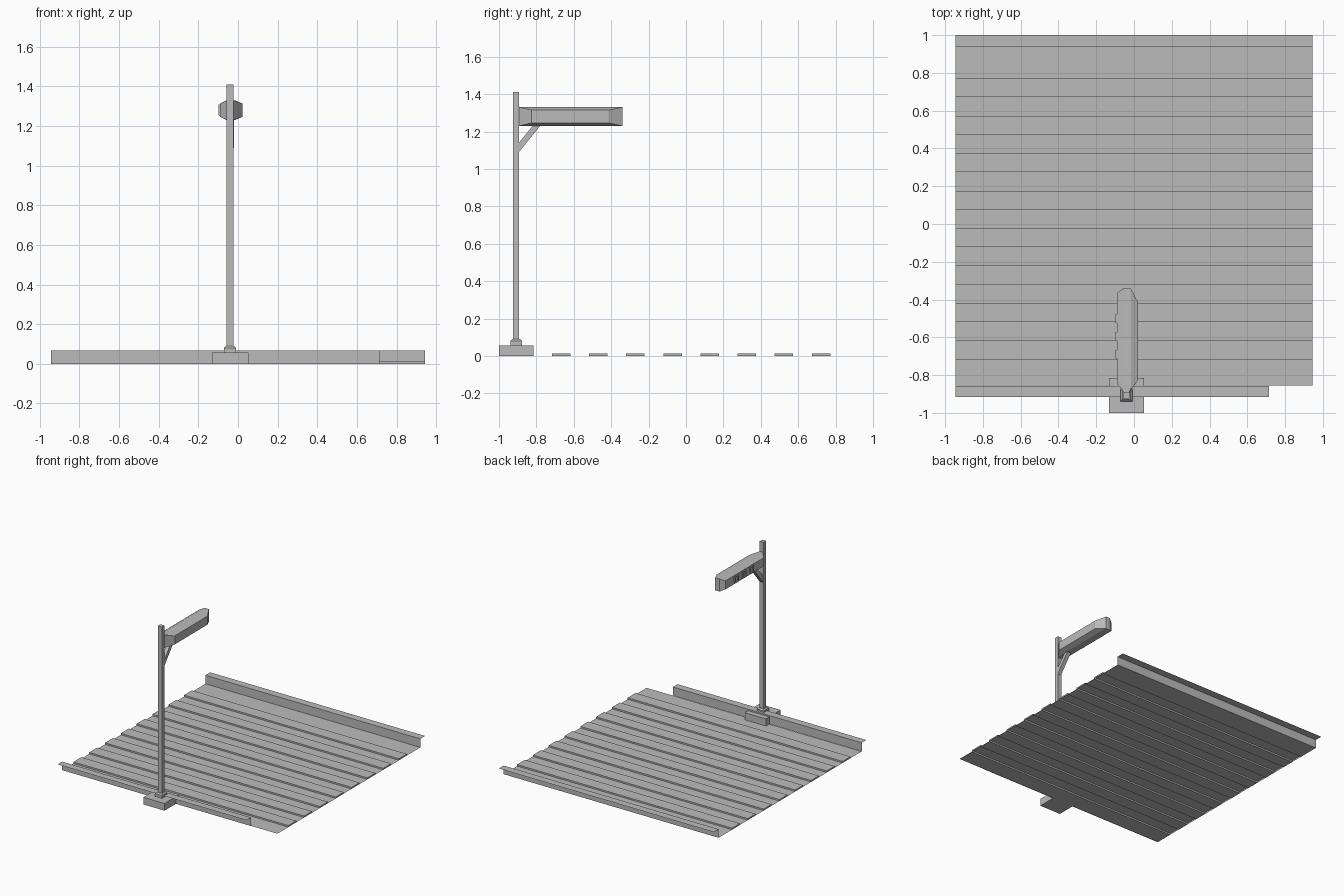
import bpy
import bmesh

old = bpy.data.objects.get("Cube")
if old:
    bpy.data.objects.remove(old, do_unlink=True)

grey = bpy.data.materials.new("plain grey")
grey.use_nodes = True
grey.diffuse_color = (0.5, 0.5, 0.5, 1)
grey.node_tree.nodes["Principled BSDF"].inputs["Base Color"].default_value = (0.5, 0.5, 0.5, 1)


def finish(name, bm, recalc=True):
    if recalc:
        bmesh.ops.recalc_face_normals(bm, faces=bm.faces)
    mesh = bpy.data.meshes.new(name)
    bm.to_mesh(mesh)
    bm.free()
    mesh.materials.append(grey)
    obj = bpy.data.objects.new(name, mesh)
    bpy.context.collection.objects.link(obj)
    return obj


def loft(name, rings):
    """Closed solid through rings with equal point counts."""
    bm = bmesh.new()
    loops = [[bm.verts.new(p) for p in ring] for ring in rings]
    n = len(loops[0])
    for a, b in zip(loops, loops[1:]):
        for i in range(n):
            j = (i + 1) % n
            bm.faces.new((a[i], a[j], b[j], b[i]))
    bm.faces.new(loops[0])
    bm.faces.new(loops[-1])
    bmesh.ops.remove_doubles(bm, verts=bm.verts, dist=0.0005)
    return finish(name, bm)


def rect(cx, cy, w, d, z):
    return [(cx + sx * w / 2, cy + sy * d / 2, z)
            for sx, sy in ((-1, -1), (1, -1), (1, 1), (-1, 1))]


def box(name, lo, hi):
    cx, cy = (lo[0] + hi[0]) / 2, (lo[1] + hi[1]) / 2
    w, d = hi[0] - lo[0], hi[1] - lo[1]
    return loft(name, [rect(cx, cy, w, d, lo[2]), rect(cx, cy, w, d, hi[2])])


def sheet(name, profile, x0, x1, caps=()):
    """Thin open sheet: a (y, z) profile swept along x, facing up."""
    bm = bmesh.new()
    rows = [(bm.verts.new((x0, y, z)), bm.verts.new((x1, y, z))) for y, z in profile]
    for a, b in zip(rows, rows[1:]):
        bm.faces.new((a[0], a[1], b[1], b[0]))
    for i in caps:
        bm.faces.new([r[0] for r in rows[i:i + 4]][::-1])
        bm.faces.new([r[1] for r in rows[i:i + 4]])
    return finish(name, bm, recalc=False)


# Corrugated deck with eight low ridges, and a raised flange at the back
HALF, RIDGE, LIP = 0.945, 0.012, 0.068
profile, caps = [(-0.855, 0)], []
for k in range(8):
    y = -0.717 + k * 0.1985
    caps.append(len(profile))
    profile += [(y, 0), (y, RIDGE), (y + 0.099, RIDGE), (y + 0.099, 0)]
profile += [(0.94, 0), (0.94, LIP), (1.0, LIP)]
sheet("corrugated_deck", profile, -HALF, HALF, caps)

# Front flange, stopping short of the left end
sheet("front_flange", [(-0.915, LIP), (-0.857, LIP), (-0.857, 0)], -HALF, 0.715)

# Footing, plinth and square pole
PX, PY = -0.04, -0.908
box("footing", (-0.132, -1.0, 0), (0.054, -0.815, 0.057))
loft("pole_plinth", [rect(PX, PY, 0.062, 0.062, 0.057), rect(PX, PY, 0.062, 0.062, 0.08),
                     rect(PX, PY, 0.044, 0.044, 0.09)])
box("pole", (PX - 0.017, PY - 0.016, 0.08), (PX + 0.017, PY + 0.016, 1.41))

# Slanted brace under the lamp
brace = [(-0.893, 1.14), (-0.893, 1.09), (-0.775, 1.236), (-0.815, 1.236)]
loft("lamp_brace", [[(x, y, z) for y, z in brace] for x in (-0.052, -0.021)])


# Lamp head: eight-sided body pinched to a narrow upright face at each end
def head_ring(xl, xr, yl, yr, drop, tl, tr, yt_l, yt_r):
    lo, hi = 1.23, 1.33
    return [(xl, yl, lo + drop), (xl, yl, hi - drop), (tl, yt_l, hi), (tr, yt_r, hi),
            (xr, yr, hi - drop), (xr, yr, lo + drop), (tr, yt_r, lo), (tl, yt_l, lo)]


L, R, TL, TR = -0.09, 0.022, -0.058, -0.017
loft("lamp_head", [
    head_ring(-0.053, -0.025, -0.892, -0.892, 0, -0.053, -0.025, -0.892, -0.892),
    head_ring(L, R, -0.845, -0.825, 0.016, TL, TR, -0.87, -0.87),
    head_ring(L, R, -0.365, -0.415, 0.016, TL, TR, -0.345, -0.345),
    head_ring(-0.055, -0.018, -0.34, -0.34, 0, -0.055, -0.018, -0.34, -0.34),
])

# Three small raised frames on the right side of the lamp
for i in range(3):
    y, z, hy, hz, t = -0.69 + i * 0.095, 1.28, 0.023, 0.028, 0.008
    x0, x1 = L - 0.008, L
    for s in (-1, 1):
        ye, ze = y + s * hy, z + s * hz
        box("side_frame_upright", (x0, min(ye, ye - s * t), z - hz), (x1, max(ye, ye - s * t), z + hz))
        box("side_frame_rail", (x0, y - hy + t, min(ze, ze - s * t)), (x1, y + hy - t, max(ze, ze - s * t)))
